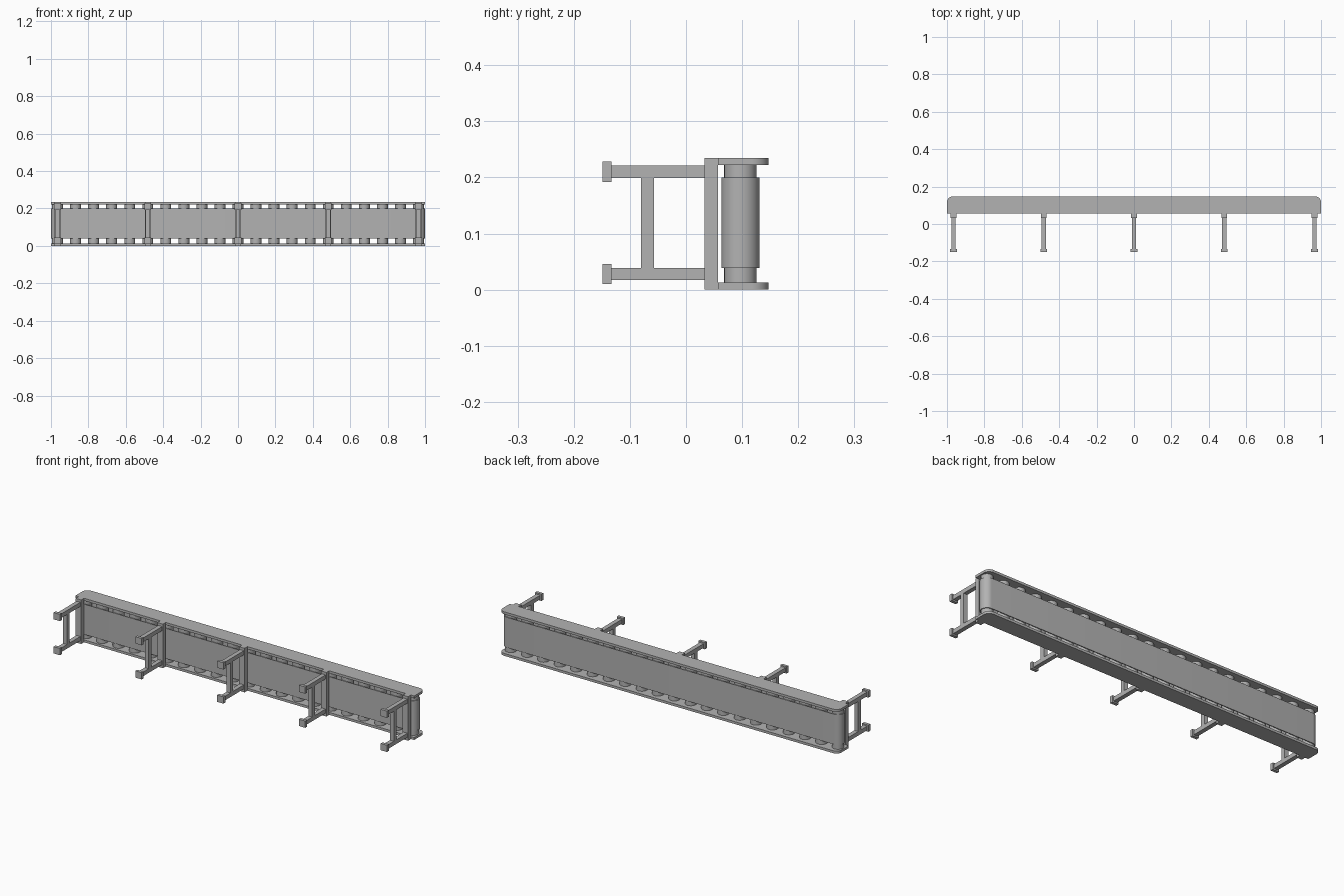
import bpy, bmesh
from math import pi, sin, cos
from mathutils import Matrix

cube = bpy.data.objects.get("Cube")
if cube:
    bpy.data.objects.remove(cube, do_unlink=True)

grey = bpy.data.materials.new("plain grey")
grey.use_nodes = True
colour = (0.45, 0.45, 0.45, 1)
grey.diffuse_color = colour
grey.node_tree.nodes["Principled BSDF"].inputs["Base Color"].default_value = colour

HEIGHT = 0.235      # overall width of the conveyor, along z
AXIS_Y = 0.097      # line of the roller axes
END_X = 0.965       # outermost rollers and legs


def finish(name, bm, smooth=False):
    bmesh.ops.recalc_face_normals(bm, faces=bm.faces)
    mesh = bpy.data.meshes.new(name)
    bm.to_mesh(mesh)
    bm.free()
    mesh.materials.append(grey)
    obj = bpy.data.objects.new(name, mesh)
    bpy.context.collection.objects.link(obj)
    if smooth:
        bpy.ops.object.select_all(action="DESELECT")
        obj.select_set(True)
        bpy.context.view_layer.objects.active = obj
        bpy.ops.object.shade_smooth_by_angle()
    return obj


def box(name, x, width, y0, y1, z0, z1):
    bm = bmesh.new()
    bmesh.ops.create_cube(bm, size=1, matrix=Matrix.Translation(
        (x, (y0 + y1) / 2, (z0 + z1) / 2)) @ Matrix.Diagonal((width, y1 - y0, z1 - z0, 1)))
    return finish(name, bm)


def arc(cx, cy, radius, start, end, steps=10):
    angles = [start + (end - start) * i / steps for i in range(steps + 1)]
    return [(cx + radius * cos(a), cy + radius * sin(a)) for a in angles]


def stadium(radius):
    return (arc(END_X, AXIS_Y, radius, -pi / 2, pi / 2, 16)
            + arc(-END_X, AXIS_Y, radius, pi / 2, 3 * pi / 2, 16))


# Side rails, with the far corners rounded
r = 0.03
outline = ([(-1, 0.057), (1, 0.057)] + arc(1 - r, 0.147 - r, r, 0, pi / 2)
           + arc(-1 + r, 0.147 - r, r, pi / 2, pi))
for name, z in (("lower_side_rail", 0), ("upper_side_rail", HEIGHT - 0.013)):
    bm = bmesh.new()
    face = bm.faces.new([bm.verts.new((x, y, z)) for x, y in outline])
    top = bmesh.ops.extrude_face_region(bm, geom=[face])["geom"]
    bmesh.ops.translate(bm, vec=(0, 0, 0.013),
                        verts=[v for v in top if isinstance(v, bmesh.types.BMVert)])
    finish(name, bm, smooth=True)

# Belt, a hollow loop around the rollers
bm = bmesh.new()
loops = [[bm.verts.new((x, y, z)) for x, y in stadium(radius)]
         for radius, z in ((0.034, 0.039), (0.034, 0.2), (0.0295, 0.2), (0.0295, 0.039))]
count = len(loops[0])
for a, b in zip(loops, loops[1:] + loops[:1]):
    for i in range(count):
        j = (i + 1) % count
        bm.faces.new((a[i], a[j], b[j], b[i]))
finish("belt", bm, smooth=True)

# Rollers
for i in range(21):
    bm = bmesh.new()
    x = END_X * (i - 10) / 10
    bmesh.ops.create_cone(bm, cap_ends=True, segments=24, radius1=0.029, radius2=0.029,
                          depth=HEIGHT - 0.025,
                          matrix=Matrix.Translation((x, AXIS_Y, HEIGHT / 2)))
    finish(f"roller_{i + 1}", bm, smooth=True)

# Leg frames: a beam across the rails, two legs with feet, and a brace
for i in range(5):
    x = END_X * (i - 2) / 2
    n = i + 1
    box(f"cross_beam_{n}", x, 0.032, 0.033, 0.057, 0, HEIGHT)
    box(f"leg_brace_{n}", x, 0.023, -0.08, -0.057, 0.028, HEIGHT - 0.028)
    for side, z in (("lower", 0.028), ("upper", HEIGHT - 0.025)):
        box(f"{side}_leg_{n}", x, 0.023, -0.14, 0.034, z - 0.011, z + 0.011)
        box(f"{side}_foot_{n}", x, 0.037, -0.149, -0.133, z - 0.018, z + 0.018)
